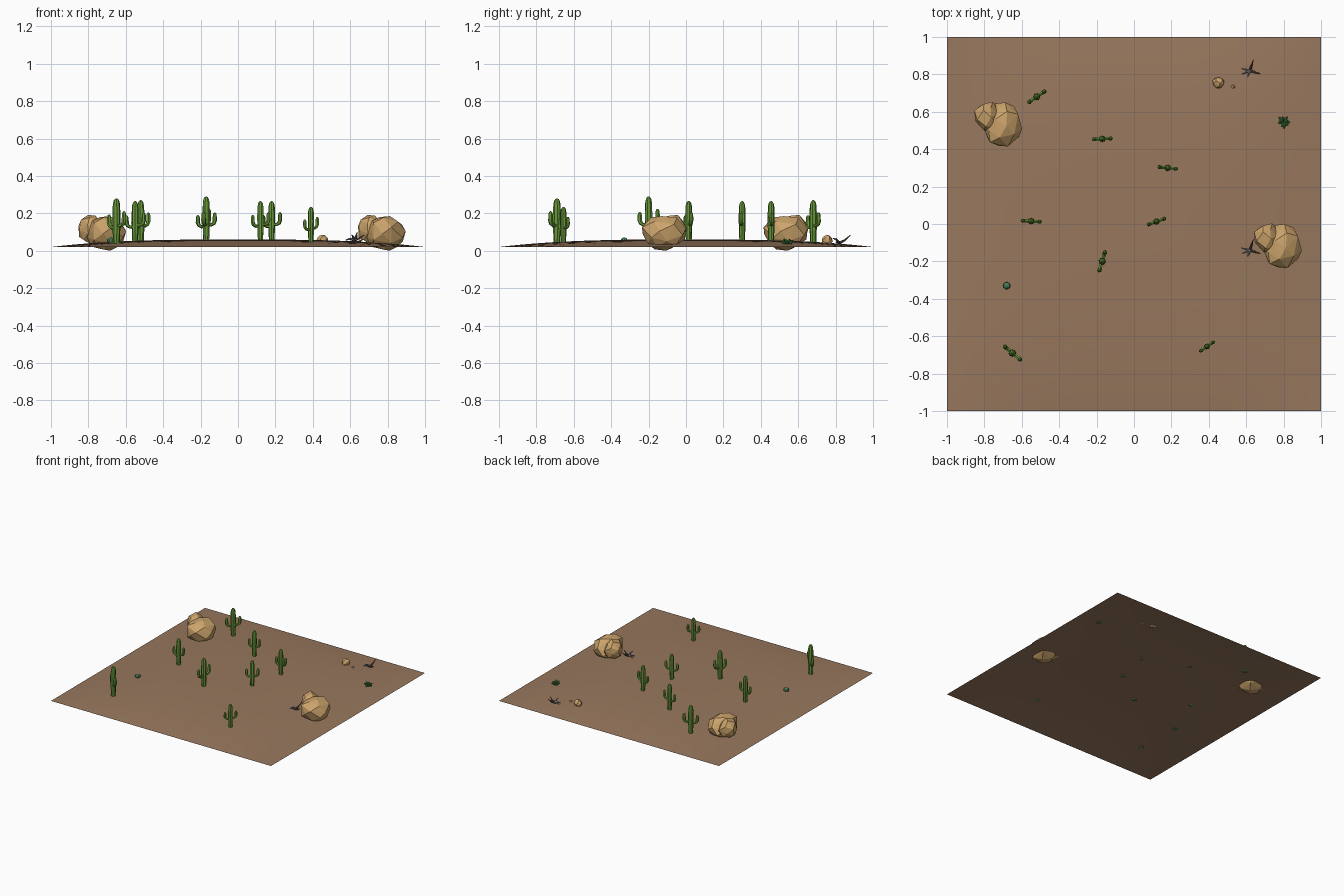
import bpy, bmesh, math, random
from mathutils import Vector, Matrix

if "Cube" in bpy.data.objects:
    bpy.data.objects.remove(bpy.data.objects["Cube"])


def mat(name, r, g, b):
    m = bpy.data.materials.new(name)
    lin = [(c / 255 / 12.92) if c < 10 else ((c / 255 + 0.055) / 1.055) ** 2.4 for c in (r, g, b)]
    m.diffuse_color = (*lin, 1)
    m.use_nodes = True
    m.node_tree.nodes["Principled BSDF"].inputs["Base Color"].default_value = m.diffuse_color
    return m


SAND = mat("sand brown", 152, 120, 94)
STONE = mat("tan stone", 205, 165, 108)
GREEN = mat("cactus green", 104, 154, 58)
TEAL = mat("barrel green", 72, 125, 85)
LEAF = mat("leaf green", 72, 132, 62)
GREY = mat("dead wood grey", 128, 131, 142)
BROWN = mat("dead wood brown", 105, 80, 62)


def finish(name, bm, mats, smooth=None):
    bmesh.ops.recalc_face_normals(bm, faces=bm.faces)
    me = bpy.data.meshes.new(name)
    bm.to_mesh(me)
    bm.free()
    for m in mats:
        me.materials.append(m)
    ob = bpy.data.objects.new(name, me)
    bpy.context.collection.objects.link(ob)
    if smooth:
        bpy.ops.object.select_all(action='DESELECT')
        ob.select_set(True)
        bpy.context.view_layer.objects.active = ob
        bpy.ops.object.shade_smooth_by_angle(angle=math.radians(smooth))
    return ob


def ground_z(x, y):
    return 0.02 + 0.04 * (1 - abs(x) ** 3) * (1 - abs(y) ** 3)


def tube(bm, pts, radii, sides=8, rib=1.0, mi=0):
    """Sweep a (ribbed) ring along a path and cap both ends."""
    pts = [Vector(p) for p in pts]
    rings = []
    for i, p in enumerate(pts):
        d = (pts[min(i + 1, len(pts) - 1)] - pts[max(i - 1, 0)]).normalized()
        side = Vector((0, 1, 0))
        if abs(d.dot(side)) > 0.9:
            side = Vector((1, 0, 0))
        u = d.cross(side).normalized()
        v = d.cross(u)
        ring = []
        for k in range(sides):
            a = 2 * math.pi * k / sides
            r = radii[i] * (rib if k % 2 else 1)
            ring.append(bm.verts.new(p + u * math.cos(a) * r + v * math.sin(a) * r))
        rings.append(ring)
    faces = [bm.faces.new(rings[0][::-1]), bm.faces.new(rings[-1])]
    for a, b in zip(rings, rings[1:]):
        for k in range(sides):
            n = (k + 1) % sides
            faces.append(bm.faces.new((a[k], a[n], b[n], b[k])))
    for f in faces:
        f.material_index = mi


# gently domed desert floor
bm = bmesh.new()
bmesh.ops.create_grid(bm, x_segments=32, y_segments=32, size=1)
for v in bm.verts:
    v.co.z = ground_z(v.co.x, v.co.y)
finish("desert_ground", bm, [SAND], 30)


# saguaro cactus: ribbed column with two upturned arms
def cactus(name, x, y, deg, top):
    bm = bmesh.new()
    h = top - ground_z(x, y)
    s = h / 0.21
    tube(bm, [(0, 0, z * h) for z in (-0.03, 0.3, 0.6, 0.86, 0.94, 0.98, 1)],
         [r * s for r in (0.015, 0.018, 0.019, 0.017, 0.0135, 0.009, 0.003)], 16, 0.82)
    for sx, z0, z1, reach in ((-1, 0.075, 0.135, 0.045), (1, 0.085, 0.15, 0.046)):
        prof = [(0, z0), (0.6, z0 - 0.002), (0.88, z0 + 0.006), (1, z0 + 0.02),
                (1, z1 - 0.013), (1, z1 - 0.004), (1, z1)]
        tube(bm, [(sx * px * reach * s, 0, pz * s) for px, pz in prof],
             [r * s for r in (0.008, 0.009, 0.0105, 0.0115, 0.0105, 0.007, 0.002)], 12, 0.85)
    bm.transform(Matrix.Translation((x, y, ground_z(x, y))) @ Matrix.Rotation(math.radians(deg), 4, 'Z'))
    finish(name, bm, [GREEN], 40)


CACTI = [(-0.52, 0.68, 35, 0.27), (-0.17, 0.455, 3, 0.265), (0.18, 0.30, -6, 0.265),
         (-0.55, 0.015, -3, 0.265), (0.12, 0.013, 20, 0.265), (-0.17, -0.20, 73, 0.29),
         (-0.65, -0.69, -40, 0.28), (0.39, -0.655, 35, 0.235)]
for i, c in enumerate(CACTI):
    cactus(f"cactus_{i + 1}", *c)


# faceted stones: hull of scattered points fitted into a box
def add_stone(bm, lo, hi, seed, n=30):
    rnd = random.Random(seed)
    tmp = []
    for i in range(n):
        z = 1 - 2 * (i + 0.5) / n
        a = i * 2.39996 + rnd.uniform(-0.3, 0.3)
        r = math.sqrt(1 - z * z)
        tmp.append(Vector((r * math.cos(a), r * math.sin(a), z)) * rnd.uniform(0.9, 1.1))
    mn = [min(p[k] for p in tmp) for k in range(3)]
    mx = [max(p[k] for p in tmp) for k in range(3)]
    vs = [bm.verts.new([lo[k] + (p[k] - mn[k]) / (mx[k] - mn[k]) * (hi[k] - lo[k]) for k in range(3)])
          for p in tmp]
    res = bmesh.ops.convex_hull(bm, input=vs)
    bmesh.ops.delete(bm, geom=[g for g in res["geom_interior"] if isinstance(g, bmesh.types.BMVert)],
                     context='VERTS')


for name, dx, dy in (("boulder_right", 0, 0), ("boulder_left", -1.495, 0.65)):
    bm = bmesh.new()
    add_stone(bm, (0.685, -0.235, 0.0), (0.897, 0.0, 0.185), 4)
    add_stone(bm, (0.642, -0.155, 0.03), (0.785, 0.004, 0.19), 9, 24)
    bm.transform(Matrix.Translation((dx, dy, 0)))
    finish(name, bm, [STONE])

bm = bmesh.new()
add_stone(bm, (0.42, 0.725, 0.028), (0.482, 0.785, 0.085), 3, 20)
finish("small_stone", bm, [STONE])
bm = bmesh.new()
add_stone(bm, (0.518, 0.725, 0.03), (0.54, 0.745, 0.05), 6, 10)
finish("pebble", bm, [STONE])


# dead roots: grey forks and brown twigs
def dead_wood(name, x, y, deg):
    bm = bmesh.new()
    for tip, mi in (((-0.045, 0.012, 0.002), 0), ((-0.042, -0.018, 0.004), 0), ((-0.012, -0.036, 0.03), 0),
                    ((0.018, 0.058, 0.045), 1), ((0.055, -0.018, 0.03), 1)):
        t = Vector(tip)
        mid = t * 0.5 + Vector((0, 0, -0.004 if mi else 0.008))
        tube(bm, [(0, 0, 0.004), mid, t], [0.008, 0.0055, 0.002], 6, 1, mi)
    bm.transform(Matrix.Translation((x, y, ground_z(x, y) + 0.004)) @ Matrix.Rotation(math.radians(deg), 4, 'Z'))
    finish(name, bm, [GREY, BROWN], 50)


dead_wood("dead_wood_back", 0.62, 0.82, 0)
dead_wood("dead_wood_right", 0.62, -0.14, 0)

# small barrel cactus
bm = bmesh.new()
gz = ground_z(-0.68, -0.33)
tube(bm, [(-0.68, -0.33, gz + z) for z in (-0.006, 0.004, 0.014, 0.021, 0.025)],
     [0.016, 0.021, 0.019, 0.012, 0.003], 20, 0.86)
finish("barrel_cactus", bm, [TEAL], 40)

# low leafy rosette
bm = bmesh.new()
gz = ground_z(0.80, 0.545)
for i in range(11):
    a = i * 2.4
    reach = 0.022 + 0.0013 * (11 - i)
    rise = 0.01 + 0.002 * i
    d = Vector((math.cos(a), math.sin(a) * 1.1, 0))
    base = Vector((0.80, 0.545, gz - 0.005))
    tube(bm, [base, base + d * reach * 0.6 + Vector((0, 0, rise * 0.7 + 0.004)),
              base + d * reach + Vector((0, 0, rise + 0.004))], [0.006, 0.0085, 0.001], 6)
finish("leafy_rosette", bm, [LEAF])
